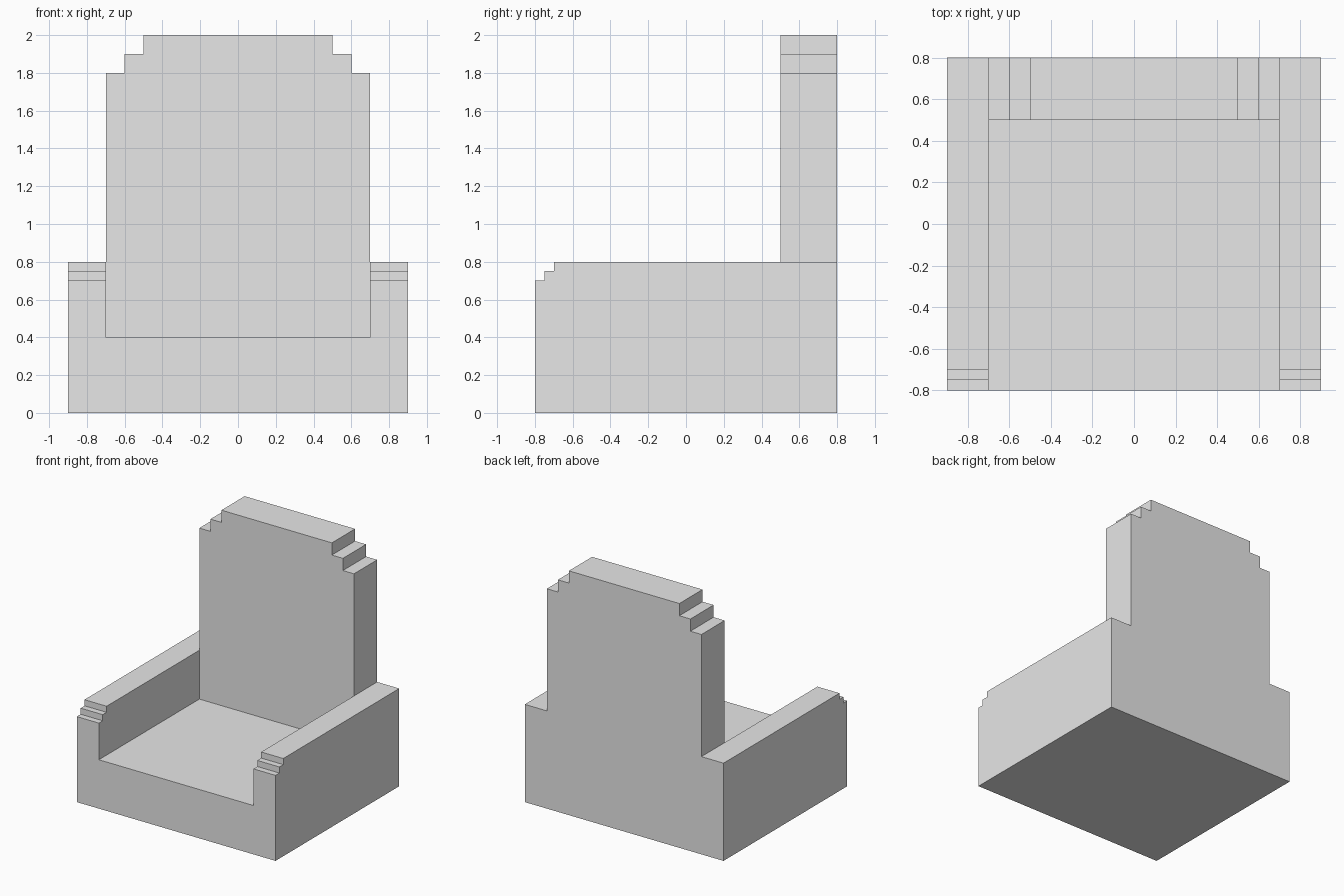
import bpy
import bmesh
from mathutils import Vector

cube = bpy.data.objects.get("Cube")
if cube:
    bpy.data.objects.remove(cube, do_unlink=True)

# Single plain grey
grey = bpy.data.materials.new("plain grey")
grey.use_nodes = True
color = (0.8, 0.8, 0.8, 1.0)
grey.diffuse_color = color
grey.node_tree.nodes["Principled BSDF"].inputs["Base Color"].default_value = color


def extrude_profile(name, points, depth):
    """Extrude a closed planar outline along the depth vector."""
    bm = bmesh.new()
    face = bm.faces.new([bm.verts.new(p) for p in points])
    result = bmesh.ops.extrude_face_region(bm, geom=[face], use_keep_orig=True)
    moved = [v for v in result["geom"] if isinstance(v, bmesh.types.BMVert)]
    bmesh.ops.translate(bm, vec=Vector(depth), verts=moved)
    bmesh.ops.recalc_face_normals(bm, faces=bm.faces)
    mesh = bpy.data.meshes.new(name)
    bm.to_mesh(mesh)
    bm.free()
    mesh.materials.append(grey)
    obj = bpy.data.objects.new(name, mesh)
    bpy.context.collection.objects.link(obj)
    return obj


HALF_WIDTH, INNER = 0.9, 0.7      # outer and inner face of the arms
FRONT, BACK = -0.8, 0.8
SEAT_TOP = 0.4

# Seat block between the arms
seat = [(-INNER, FRONT, 0), (INNER, FRONT, 0),
        (INNER, FRONT, SEAT_TOP), (-INNER, FRONT, SEAT_TOP)]
extrude_profile("seat", seat, (0, BACK - FRONT, 0))

# Arms with a stepped front edge
arm = [(FRONT, 0), (BACK, 0), (BACK, 0.8), (-0.7, 0.8),
       (-0.7, 0.75), (-0.75, 0.75), (-0.75, 0.7), (FRONT, 0.7)]
for side, name in ((1, "left_arm"), (-1, "right_arm")):
    extrude_profile(name, [(side * INNER, y, z) for y, z in arm],
                    (side * (HALF_WIDTH - INNER), 0, 0))

# Backrest with stepped top corners, outline mirrored across the centre
half = [(INNER, SEAT_TOP), (INNER, 1.8), (0.6, 1.8),
        (0.6, 1.9), (0.5, 1.9), (0.5, 2.0)]
outline = half + [(-x, z) for x, z in reversed(half)]
extrude_profile("backrest", [(x, 0.5, z) for x, z in outline], (0, BACK - 0.5, 0))
